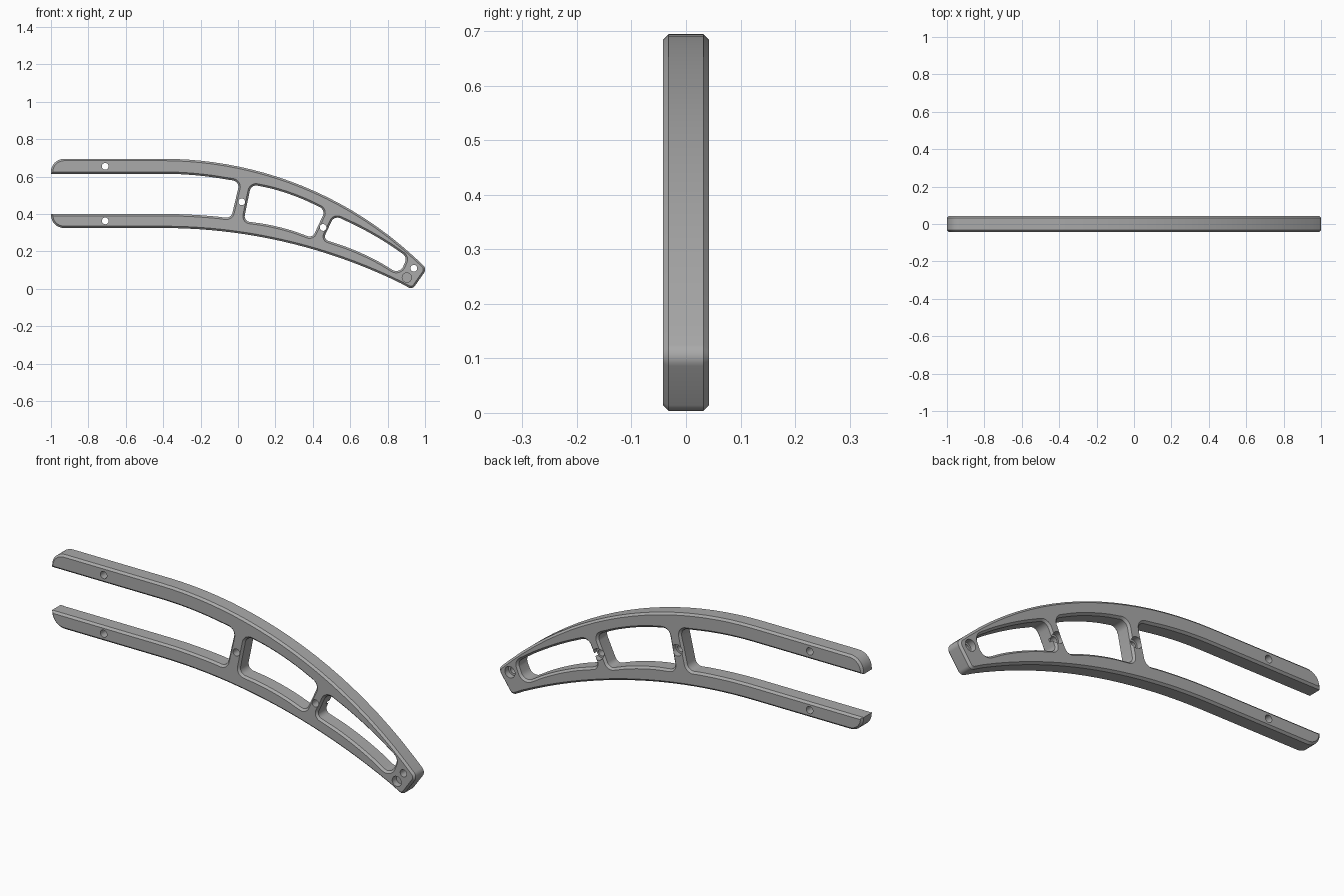
import bpy, bmesh, math
from mathutils import Vector, Matrix

if "Cube" in bpy.data.objects:
    bpy.data.objects.remove(bpy.data.objects["Cube"])

HALF_DEPTH, CHAMFER = 0.042, 0.01


def arc(z0, radius, x0, x1, n=20):
    """Points of a downward arc that leaves the straight arm at x = -0.4."""
    xs = [x0 + (x1 - x0) * i / n for i in range(n + 1)]
    return [(x, z0 - radius + math.sqrt(radius ** 2 - (x + 0.4) ** 2)) for x in xs]


def bow(a, mid, b, n=8):
    """Points of a shallow curve from a to b through mid, clear of the corners."""
    a, mid, b = Vector(a), Vector(mid), Vector(b)
    ctrl = 2 * mid - (a + b) / 2
    ts = [0.25 + 0.5 * i / n for i in range(n + 1)]
    return [tuple((1 - t) ** 2 * a + 2 * t * (1 - t) * ctrl + t * t * b) for t in ts]


def fillet(points, steps=8):
    """Round every corner given as (x, z, radius); plain points stay."""
    out = []
    for i, p in enumerate(points):
        v = Vector(p[:2])
        if len(p) == 2:
            out.append(v)
            continue
        a = (Vector(points[i - 1][:2]) - v).normalized()
        b = (Vector(points[(i + 1) % len(points)][:2]) - v).normalized()
        half = a.angle(b) / 2
        centre = v + (a + b).normalized() * p[2] / math.sin(half)
        start = v + a * p[2] / math.tan(half) - centre
        end = v + b * p[2] / math.tan(half) - centre
        turn = start.angle_signed(end)
        for k in range(steps + 1):
            out.append(centre + Matrix.Rotation(-turn * k / steps, 2) @ start)
    return out


def pocket(tl, top, tr, br, bottom, bl, radii):
    corners = [c + (r,) for c, r in zip((tl, tr, br, bl), radii)]
    return ([corners[0]] + bow(tl, top, tr) + corners[1:3]
            + bow(br, bottom, bl) + [corners[3]])


# Outer outline: two arms joined by the curved body
outline = [(-1, 0.615), (-1, 0.695, 0.07)]
outline += arc(0.695, 1.98, -0.4, 0.95)
outline += [(1.01, 0.107, 0.03), (0.932, -0.004, 0.025)]
outline += arc(0.325, 2.88, 0.87, -0.4)
outline += [(-1, 0.325, 0.07), (-1, 0.40)]
outline += arc(0.40, 2.955, -0.4, -0.1, 8)
outline += [(-0.037, 0.376, 0.035), (0.01, 0.574, 0.035)]
outline += arc(0.615, 1.9, -0.07, -0.4, 8)

# Two windows in the body
middle = pocket((0.07, 0.559), (0.27, 0.508), (0.468, 0.422),
                (0.398, 0.272), (0.22, 0.33), (0.03, 0.362),
                (0.035, 0.035, 0.03, 0.03))
front = pocket((0.515, 0.392), (0.72, 0.29), (0.905, 0.17),
               (0.865, 0.077), (0.67, 0.186), (0.455, 0.265),
               (0.035, 0.035, 0.04, 0.025))

# Chamfered plate from the outlines
curve = bpy.data.curves.new("plate_profile", "CURVE")
curve.dimensions = "2D"
curve.fill_mode = "BOTH"
curve.extrude = HALF_DEPTH - CHAMFER
curve.bevel_depth = CHAMFER
curve.bevel_resolution = 0
curve.offset = -CHAMFER
for loop in (outline, middle, front):
    pts = fillet(loop)
    spline = curve.splines.new("POLY")
    spline.points.add(len(pts) - 1)
    for sp, p in zip(spline.points, pts):
        sp.co = (p.x, p.y, 0, 1)
    spline.use_cyclic_u = True
helper = bpy.data.objects.new("plate_profile", curve)
bpy.context.collection.objects.link(helper)
deps = bpy.context.evaluated_depsgraph_get()
mesh = bpy.data.meshes.new_from_object(helper.evaluated_get(deps))
bpy.data.objects.remove(helper)

bm = bmesh.new()
bm.from_mesh(mesh)
bmesh.ops.remove_doubles(bm, verts=bm.verts, dist=1e-5)
bmesh.ops.rotate(bm, verts=bm.verts, matrix=Matrix.Rotation(math.pi / 2, 3, "X"))
bmesh.ops.recalc_face_normals(bm, faces=bm.faces)
bm.to_mesh(mesh)
bm.free()
frame = bpy.data.objects.new("curved_frame", mesh)
bpy.context.collection.objects.link(frame)


def drill(x, z, radius, y0, y1):
    """Cut a round hole between two depths."""
    bpy.ops.mesh.primitive_cylinder_add(
        vertices=32, radius=radius, depth=y1 - y0,
        location=(x, (y0 + y1) / 2, z), rotation=(math.pi / 2, 0, 0))
    cutter = bpy.context.object
    cutter.name = "hole_cutter"
    cutter.hide_render = True
    mod = frame.modifiers.new("hole", "BOOLEAN")
    mod.operation, mod.solver, mod.object = "DIFFERENCE", "EXACT", cutter
    return cutter


# Bolt holes: plain in the arms, counterbored from the back in the body
cutters = [drill(-0.71, z, 0.018, -0.1, 0.1) for z in (0.655, 0.363)]
for x, z in ((0.02, 0.465), (0.455, 0.328), (0.94, 0.11)):
    cutters.append(drill(x, z, 0.018, -0.1, 0.1))
    cutters.append(drill(x, z, 0.028, 0.012, 0.1))
# Blind hole on the front of the tip
cutters.append(drill(0.903, 0.06, 0.025, -0.1, -0.01))

deps = bpy.context.evaluated_depsgraph_get()
final = bpy.data.meshes.new_from_object(frame.evaluated_get(deps))
frame.modifiers.clear()
frame.data = final
for c in cutters:
    bpy.data.objects.remove(c)

# Grey metal
grey = bpy.data.materials.new("grey_metal")
grey.use_nodes = True
colour = (0.4, 0.4, 0.4, 1)
grey.diffuse_color = colour
grey.node_tree.nodes["Principled BSDF"].inputs["Base Color"].default_value = colour
final.materials.clear()
final.materials.append(grey)

bpy.ops.object.select_all(action="DESELECT")
frame.select_set(True)
bpy.context.view_layer.objects.active = frame
bpy.ops.object.shade_smooth_by_angle(angle=math.radians(30))
